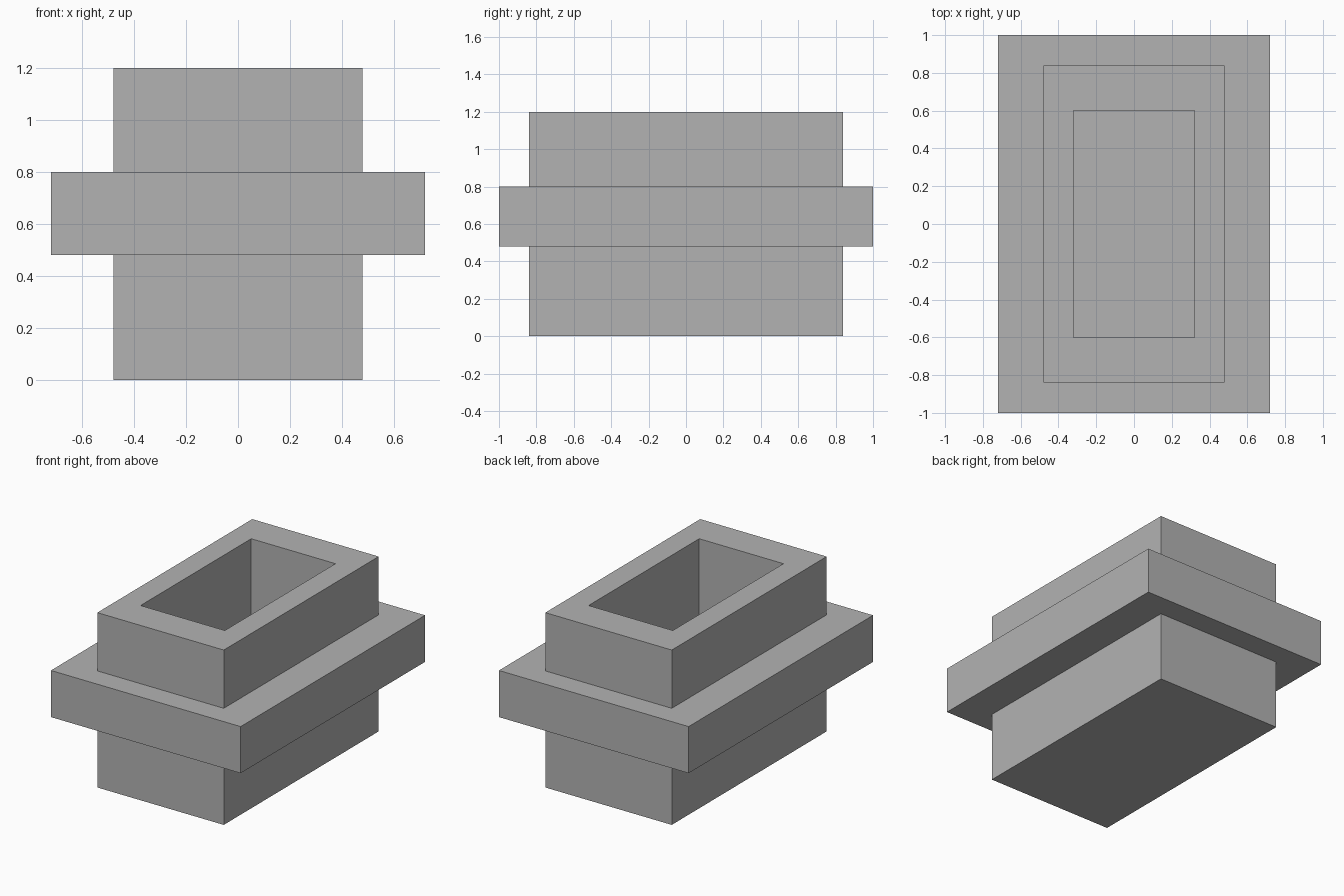
import bpy
import bmesh

cube = bpy.data.objects.get("Cube")
if cube:
    bpy.data.objects.remove(cube, do_unlink=True)

# Single plain grey material
grey = bpy.data.materials.new("plain_grey")
grey.use_nodes = True
colour = (0.45, 0.45, 0.45, 1)
grey.diffuse_color = colour
grey.node_tree.nodes["Principled BSDF"].inputs["Base Color"].default_value = colour


def rectangle(bm, width, depth, z):
    x, y = width / 2, depth / 2
    return [bm.verts.new((sx * x, sy * y, z))
            for sx, sy in ((-1, -1), (1, -1), (1, 1), (-1, 1))]


# Rectangular rings (width, depth, height): outside from the base up,
# over the rim, then down the inner walls to the floor
rings = [
    (0.96, 1.68, 0), (0.96, 1.68, 0.48),
    (1.44, 2, 0.48), (1.44, 2, 0.8),
    (0.96, 1.68, 0.8), (0.96, 1.68, 1.2),
    (0.64, 1.2, 1.2), (0.64, 1.2, 0.2),
]

bm = bmesh.new()
loops = [rectangle(bm, *ring) for ring in rings]
for low, high in zip(loops, loops[1:]):
    for i in range(4):
        j = (i + 1) % 4
        bm.faces.new((low[i], low[j], high[j], high[i]))

# Closed underside and cavity floor
bm.faces.new(loops[0][::-1])
bm.faces.new(loops[-1])
bmesh.ops.recalc_face_normals(bm, faces=bm.faces)

mesh = bpy.data.meshes.new("flanged_box")
bm.to_mesh(mesh)
bm.free()
mesh.materials.append(grey)
box = bpy.data.objects.new("flanged_box", mesh)
bpy.context.collection.objects.link(box)
